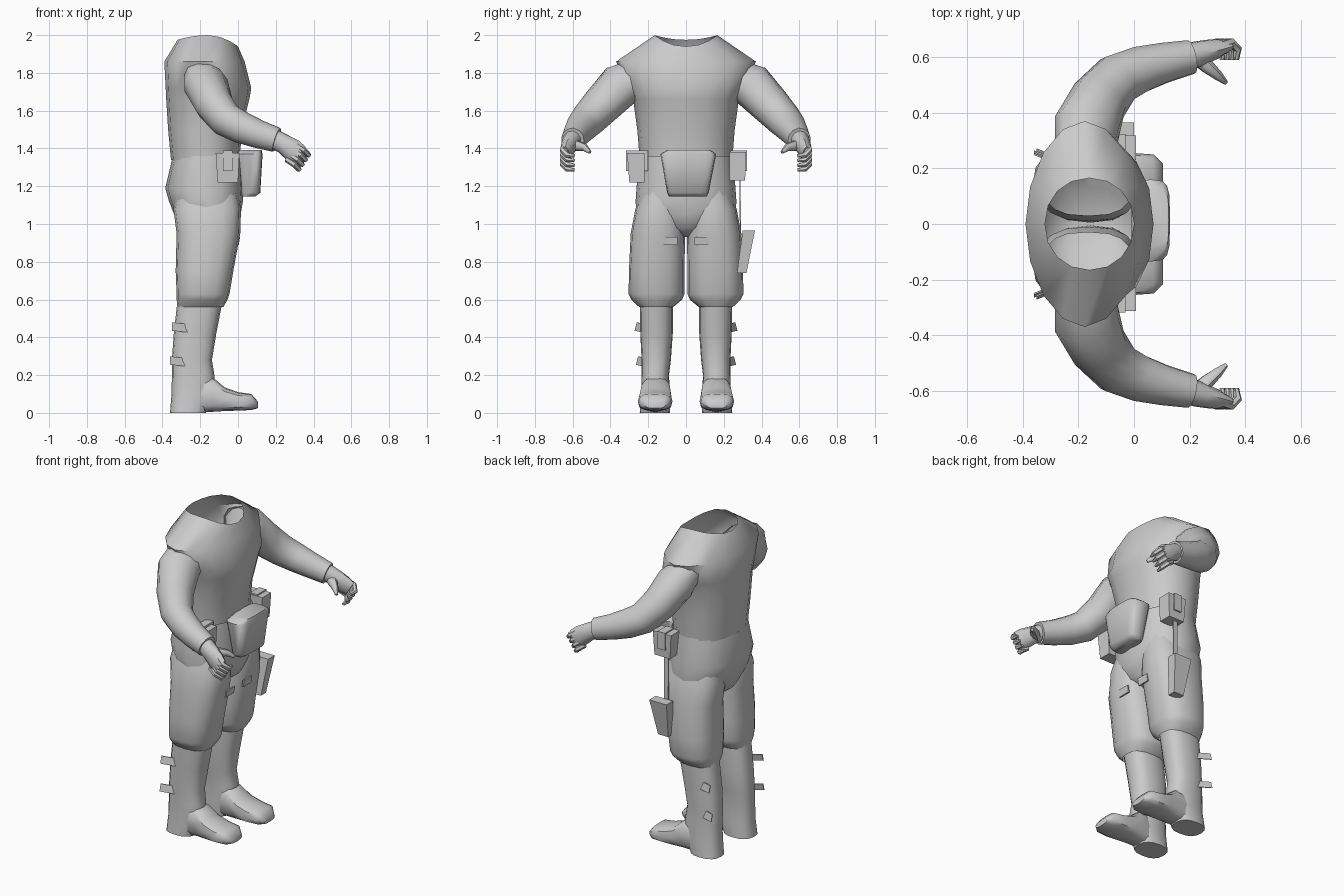
import bpy, bmesh, math
from mathutils import Vector

if "Cube" in bpy.data.objects:
    bpy.data.objects.remove(bpy.data.objects["Cube"])

grey = bpy.data.materials.new("plain grey")
grey.diffuse_color = (0.6, 0.6, 0.6, 1)
grey.use_nodes = True
grey.node_tree.nodes["Principled BSDF"].inputs["Base Color"].default_value = grey.diffuse_color


def loft(name, rings, caps=(True, True), mirror=False, angle=45):
    """Skin a list of equally long point rings."""
    bm = bmesh.new()
    vs = [[bm.verts.new(p) for p in r] for r in rings]
    n = len(vs[0])
    for a, b in zip(vs, vs[1:]):
        for i in range(n):
            j = (i + 1) % n
            bm.faces.new((a[i], a[j], b[j], b[i]))
    if caps[0]:
        bm.faces.new(vs[0])
    if caps[1]:
        bm.faces.new(vs[-1])
    bmesh.ops.recalc_face_normals(bm, faces=bm.faces)
    me = bpy.data.meshes.new(name)
    bm.to_mesh(me)
    bm.free()
    me.materials.append(grey)
    ob = bpy.data.objects.new(name, me)
    bpy.context.collection.objects.link(ob)
    bpy.ops.object.select_all(action='DESELECT')
    ob.select_set(True)
    bpy.context.view_layer.objects.active = ob
    bpy.ops.object.shade_smooth_by_angle(angle=math.radians(angle))
    if mirror:
        m = ob.modifiers.new("mirror", 'MIRROR')
        m.use_axis = (False, True, False)
    return ob


def oval(a0, a1, b0, b1, n=16, e=1.0):
    """Rounded outline filling the given 2D box."""
    out = []
    for k in range(n):
        c, s = math.cos(2 * math.pi * k / n), math.sin(2 * math.pi * k / n)
        c, s = (math.copysign(abs(v) ** e, v) for v in (c, s))
        out.append(((a0 + a1) / 2 + c * (a1 - a0) / 2, (b0 + b1) / 2 + s * (b1 - b0) / 2))
    return out


def upright(sections, n=16, e=1.0):
    return [[(x, y, z) for x, y in oval(x0, x1, y0, y1, n, e)] for z, x0, x1, y0, y1 in sections]


def tube(path, n=12):
    """Rings of radius (ru, rs) square to a path of (x, y, z, ru, rs)."""
    pts = [Vector(p[:3]) for p in path]
    rings = []
    for i, p in enumerate(pts):
        t = (pts[min(i + 1, len(pts) - 1)] - pts[max(i - 1, 0)]).normalized()
        side = t.cross(Vector((0.6, 0, 0.8))).normalized()
        up = side.cross(t)
        ru, rs = path[i][3:]
        rings.append([p + up * ru * math.cos(a) + side * rs * math.sin(a)
                      for a in (2 * math.pi * k / n for k in range(n))])
    return rings


def box(name, bottom, top, zb, zt, **kw):
    """Tapered block from two (x0, x1, y0, y1) rectangles."""
    def quad(r, z):
        return [(r[0], r[2], z), (r[1], r[2], z), (r[1], r[3], z), (r[0], r[3], z)]
    return loft(name, [quad(bottom, zb), quad(top, zt)], **kw)


# Jacket body, open at the neck
body = upright([(1.34, -.355, .01, -.245, .245), (1.5, -.37, .02, -.258, .258),
                (1.66, -.38, .06, -.28, .28), (1.72, -.383, .07, -.305, .305)], e=0.9)
body += upright([(1.86, -.39, .035, -.37, .37)], e=1.05)
neck = [(x, y, 2.0 - .06 * max(0, (x + .16) / .16) ** 2 - .025 * max(0, (-.16 - x) / .16) ** 2)
        for x, y in oval(-.32, 0, -.165, .165, 16, .95)]
loft("jacket_body", body + [neck], caps=(False, False))

# Sleeves
loft("sleeve", tube([(-.175, .25, 1.775, .09, .12), (-.17, .345, 1.735, .115, .125),
                     (-.125, .445, 1.63, .102, .108), (-.06, .52, 1.55, .092, .095),
                     (.02, .555, 1.51, .085, .085), (.11, .58, 1.475, .075, .073),
                     (.205, .60, 1.445, .066, .062)]), caps=(False, True), mirror=True)

# Hands: palm, thumb and four curled fingers
loft("palm", tube([(.19, .60, 1.45, .052, .05), (.24, .615, 1.425, .052, .045),
                   (.29, .63, 1.39, .06, .036), (.33, .64, 1.365, .052, .022)], 10), mirror=True)
loft("thumb", tube([(.225, .605, 1.415, .034, .034), (.265, .565, 1.412, .028, .026),
                    (.30, .535, 1.405, .021, .019), (.33, .508, 1.38, .009, .009)], 8), mirror=True)
for i in range(4):
    bx, bz = .328 - .017 * i, 1.408 - .025 * i
    loft("finger", tube([(bx - .02, .637, bz + .01, .016, .018), (bx + .022, .652, bz - .018, .016, .018),
                         (bx + .045, .628, bz - .043, .015, .016), (bx + .04, .59, bz - .047, .008, .01)], 6),
         mirror=True)

# Hips and trouser legs, the leg tops tucked inside the hips
loft("hips", upright([(.93, -.24, -.08, -.03, .03), (.98, -.31, -.01, -.13, .13),
                      (1.05, -.338, .014, -.262, .262), (1.12, -.365, .026, -.267, .267),
                      (1.19, -.385, .03, -.262, .262), (1.36, -.345, .02, -.248, .248)], e=.85),
     caps=(True, False))
loft("trouser_leg", upright([(.56, -.32, -.078, .068, .248), (.60, -.325, -.055, .02, .29),
                             (.63, -.325, -.045, .008, .304), (.75, -.33, -.025, .008, .302),
                             (.95, -.325, .012, .005, .293), (1.08, -.342, .016, .01, .268),
                             (1.2, -.32, -.01, .03, .22)], e=.78),
     caps=(False, False), mirror=True, angle=60)

# Boots: shaft and foot
loft("boot_shaft", upright([(.0, -.36, -.17, .085, .245), (.1, -.352, -.12, .085, .238),
                            (.2, -.35, -.125, .09, .235), (.28, -.35, -.138, .08, .235),
                            (.42, -.34, -.115, .07, .242), (.6, -.32, -.08, .07, .245)], e=.8),
     caps=(True, False), mirror=True)
foot = [(-.26, .003, .16, .1, .225), (-.2, .003, .19, .09, .235), (-.13, .006, .185, .08, .24),
        (-.07, .01, .135, .075, .25), (.0, .012, .11, .072, .255),
        (.07, .015, .1, .078, .25), (.105, .025, .06, .11, .215)]
loft("boot_foot", [[(x, y, z) for y, z in oval(y0, y1, z0, z1, 12, .65)]
                   for x, z0, z1, y0, y1 in foot], mirror=True)

# Front pouch, bulging and tapered towards the bottom
loft("front_pouch", upright([(1.145, .02, .09, -.09, .11), (1.165, .012, .118, -.1, .12),
                             (1.37, -.01, .13, -.135, .16), (1.392, .01, .125, -.1, .13)],
                            16, .5), angle=60)

# Side pouches with flaps
box("right_pouch", (-.108, .0, -.30, -.22), (-.118, .008, -.312, -.22), 1.22, 1.375)
box("left_pouch", (-.108, .0, .23, .313), (-.118, .008, .23, .318), 1.23, 1.38)
for y0, y1 in ((-.318, -.2), (.235, .324)):
    box("pouch_flap", (-.08, -.03, y0, y1), (-.08, -.03, y0, y1), 1.28, 1.388)

# Holster hanging on the left thigh
box("holster", (-.10, -.03, .27, .32), (-.12, .0, .30, .365), .74, .965)
box("holster_strap", (-.08, -.05, .285, .291), (-.08, -.05, .283, .289), .95, 1.25)

# Thigh patches
box("thigh_patch", (-.005, .004, .045, .125), (.002, .011, .045, .125), .888, .932, mirror=True)

# Thin slanted tabs behind the calves
for z, x, y in ((.435, -.35, .272), (.255, -.36, .265)):
    plan = [(x, y), (x + .085, y - .035), (x + .085, y - .041), (x, y - .006)]
    loft("calf_tab", [[(px, py - d, z + d * 4 + (x - px) * .1) for px, py in plan] for d in (0, .011)],
         mirror=True)
